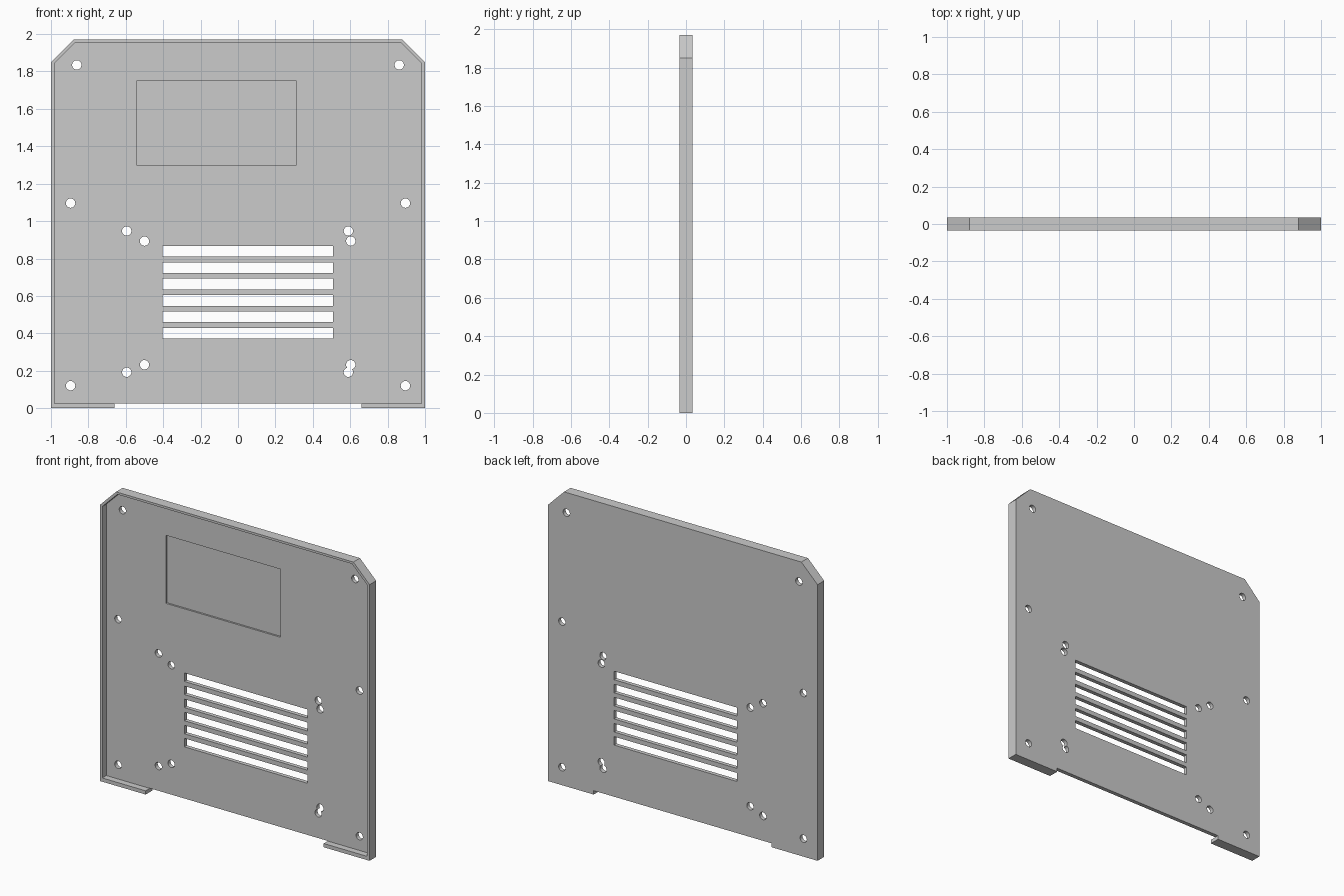
import bpy
import bmesh
from math import cos, sin, tau

cube = bpy.data.objects.get("Cube")
if cube:
    bpy.data.objects.remove(cube, do_unlink=True)

grey = bpy.data.materials.new("plain grey")
grey.use_nodes = True
grey.diffuse_color = (0.6, 0.6, 0.6, 1)
grey.node_tree.nodes["Principled BSDF"].inputs["Base Color"].default_value = (0.6, 0.6, 0.6, 1)

FRONT, BACK = -0.035, 0.035
FLOOR = 0.008           # front surface of the thin panel behind the rim
TOP, SHOULDER, CORNER = 1.97, 1.85, 0.88


def prism(name, outline, y0, y1):
    """Extrude an (x, z) outline from y0 to y1."""
    bm = bmesh.new()
    face = bm.faces.new([bm.verts.new((x, y0, z)) for x, z in outline])
    side = bmesh.ops.extrude_face_region(bm, geom=[face])["geom"]
    for v in side:
        if isinstance(v, bmesh.types.BMVert):
            v.co.y = y1
    bmesh.ops.recalc_face_normals(bm, faces=bm.faces)
    mesh = bpy.data.meshes.new(name)
    bm.to_mesh(mesh)
    bm.free()
    mesh.materials.append(grey)
    obj = bpy.data.objects.new(name, mesh)
    bpy.context.collection.objects.link(obj)
    return obj


def rectangle(x0, x1, z0, z1):
    return [(x0, z0), (x1, z0), (x1, z1), (x0, z1)]


def mirrored(half):
    return half + [(-x, z) for x, z in reversed(half)]


def cut(target, outline, y0, y1):
    """Subtract a prism and discard the cutter."""
    cutter = prism("cutter", outline, y0, y1)
    cutter.hide_render = True
    mod = target.modifiers.new("cut", "BOOLEAN")
    mod.operation = "DIFFERENCE"
    mod.solver = "EXACT"
    mod.object = cutter
    bpy.context.view_layer.objects.active = target
    bpy.ops.object.modifier_apply(modifier=mod.name)
    bpy.data.objects.remove(cutter, do_unlink=True)


# Panel with clipped top corners and two feet
panel = prism("cover_panel", mirrored([
    (0.66, 0.026), (0.66, 0), (1, 0), (1, SHOULDER), (CORNER, TOP)]), FRONT, BACK)

# Front recess that leaves a thin rim
cut(panel, mirrored([(0.982, 0.025), (0.982, 1.844), (0.87, 1.955)]), FRONT - 0.1, FLOOR)

# Shallow display recess
cut(panel, rectangle(-0.54, 0.31, 1.297, 1.753), FRONT - 0.1, FLOOR + 0.012)

# Ventilation slots
for i in range(6):
    z = 0.372 + i * 0.0876
    cut(panel, rectangle(-0.403, 0.509, z, z + 0.057), -0.1, 0.1)

# Screw holes, at the rim and around the vents
holes = [(s * x, z) for s in (-1, 1) for x, z in ((0.862, 1.835), (0.895, 1.096), (0.895, 0.12))]
holes += [(x, z) for x in (-0.595, 0.59) for z in (0.192, 0.947)]
holes += [(x, z) for x in (-0.50, 0.603) for z in (0.232, 0.893)]
for x, z in holes:
    ring = [(x + 0.025 * cos(tau * k / 24), z + 0.025 * sin(tau * k / 24)) for k in range(24)]
    cut(panel, ring, -0.1, 0.1)

bpy.ops.object.select_all(action="DESELECT")
panel.select_set(True)
bpy.context.view_layer.objects.active = panel
bpy.ops.object.shade_smooth_by_angle()
